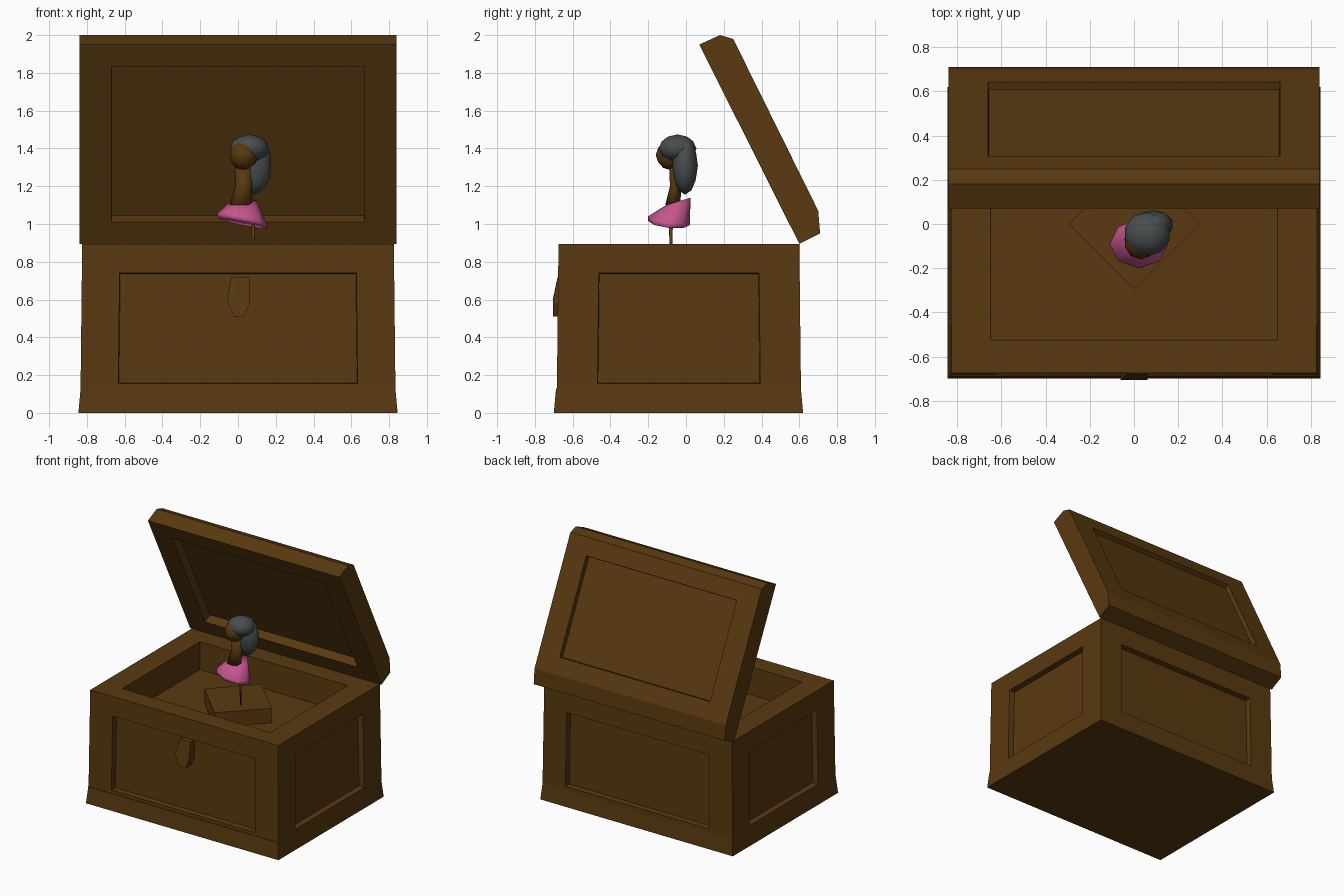
import bpy, bmesh, math
from mathutils import Vector

if "Cube" in bpy.data.objects:
    bpy.data.objects.remove(bpy.data.objects["Cube"])


def material(name, rgb):
    m = bpy.data.materials.new(name)
    m.diffuse_color = (*rgb, 1)
    m.use_nodes = True
    m.node_tree.nodes["Principled BSDF"].inputs["Base Color"].default_value = m.diffuse_color
    return m


WOOD = material("dark_brown", (0.100, 0.041, 0.005))
GREY = material("slate_grey", (0.065, 0.074, 0.074))
PINK = material("rose_pink", (0.56, 0.09, 0.27))


def finish(bm, name, mat, smooth=False):
    bmesh.ops.recalc_face_normals(bm, faces=bm.faces[:])
    me = bpy.data.meshes.new(name)
    bm.to_mesh(me)
    bm.free()
    me.materials.append(mat)
    if smooth:
        for p in me.polygons:
            p.use_smooth = True
    ob = bpy.data.objects.new(name, me)
    bpy.context.collection.objects.link(ob)
    return ob


def prism(points, axis_vec, start):
    """Extrude a closed profile (3D points) by a vector."""
    bm = bmesh.new()
    f = bm.faces.new([bm.verts.new(Vector(p) + Vector(start)) for p in points])
    r = bmesh.ops.extrude_face_region(bm, geom=[f])
    bmesh.ops.translate(bm, vec=axis_vec,
                        verts=[v for v in r["geom"] if isinstance(v, bmesh.types.BMVert)])
    bmesh.ops.recalc_face_normals(bm, faces=bm.faces[:])
    return bm


def block(lo, hi, taper=0.0):
    """Box between two corners whose top is narrowed by taper."""
    x0, y0, z0 = lo
    x1, y1, z1 = hi
    bm = prism([(x0, y0, z0), (x1, y0, z0), (x1, y1, z0), (x0, y1, z0)], (0, 0, z1 - z0), (0, 0, 0))
    c = Vector(((x0 + x1) / 2, (y0 + y1) / 2, 0))
    for v in bm.verts:
        if v.co.z > z1 - 1e-4:
            v.co.x -= math.copysign(taper, v.co.x - c.x)
            v.co.y -= math.copysign(taper, v.co.y - c.y)
    return bm


def recess(bm, face, margin, depth, extra=0.0):
    """Frame a face (extra widens the frame sideways) and sink its middle."""
    axis = 1 if abs(face.normal.x) > 0.9 else 0
    bmesh.ops.inset_individual(bm, faces=[face], thickness=margin, use_even_offset=True)
    mid = face.calc_center_median()[axis]
    for v in face.verts:
        v.co[axis] -= math.copysign(extra, v.co[axis] - mid)
    bmesh.ops.inset_individual(bm, faces=[face], thickness=0.003, depth=-depth, use_even_offset=True)


# box body: framed panels on all four sides, open tray on top
bm = block((-0.835, -0.685, 0.0), (0.835, 0.61, 0.895), 0.01)
for f in bm.faces[:]:
    if f.normal.z > 0.9:
        recess(bm, f, 0.15, 0.22, 0.025)
    elif f.normal.z > -0.5:
        recess(bm, f, 0.155, 0.045, 0.06 if abs(f.normal.x) > 0.9 else 0.045)
finish(bm, "box_body", WOOD)

# slightly flared base skirting
finish(block((-0.845, -0.70, 0.0), (0.845, 0.62, 0.13), 0.012), "base_skirting", WOOD)

# open lid: side profile extruded across, panelled inside and outside
profile = [(0.60, 0.895), (0.71, 0.95), (0.70, 1.07), (0.25, 1.98), (0.18, 2.0), (0.07, 1.95)]
bm = prism([(0, y, z) for y, z in profile], (1.68, 0, 0), (-0.84, 0, 0))
for f in bm.faces[:]:
    if abs(f.normal.x) < 0.1 and f.calc_area() > 1.0:
        if f.normal.y < 0:
            recess(bm, f, 0.13, 0.07, 0.04)
        else:
            recess(bm, f, 0.13, 0.035, 0.05)
finish(bm, "lid", WOOD)

# latch on the front panel
latch = [(-0.035, 0.72), (0.06, 0.72), (0.06, 0.58), (0.03, 0.51), (-0.02, 0.51), (-0.06, 0.60)]
bm = prism([(x, 0, z) for x, z in latch], (0, 0.09, 0), (0, -0.705, 0))
for v in bm.verts:
    if v.co.z > 0.7 and v.co.y < -0.7:
        v.co.y = -0.68
finish(bm, "latch", WOOD)

# diamond pedestal in the tray
h = 0.295
finish(prism([(-h, 0, 0), (0, -h, 0), (h, 0, 0), (0, h, 0)], (0, 0, 0.14), (0, 0, 0.65)),
       "pedestal", WOOD)


def loft(name, rings, mat, n=8):
    """Stack of elliptical rings: (x, y, z, rx, ry, slope_x, slope_y)."""
    bm = bmesh.new()
    loops = []
    for x, y, z, rx, ry, sx, sy in rings:
        loop = []
        for i in range(n):
            a = 2 * math.pi * i / n
            dx, dy = rx * math.cos(a), ry * math.sin(a)
            loop.append(bm.verts.new((x + dx, y + dy, z + sx * dx + sy * dy)))
        loops.append(loop)
    for a, b in zip(loops, loops[1:]):
        for i in range(n):
            j = (i + 1) % n
            bm.faces.new((a[i], a[j], b[j], b[i]))
    bm.faces.new(loops[0])
    bm.faces.new(loops[-1])
    return finish(bm, name, mat, True)


def ellipsoid(name, centre, radii, mat):
    bm = bmesh.new()
    bmesh.ops.create_icosphere(bm, subdivisions=2, radius=1)
    for v in bm.verts:
        v.co = Vector(centre) + Vector(a * b for a, b in zip(v.co, radii))
    return finish(bm, name, mat, True)


# dancer figure: leg, tilted skirt, torso, face and long hair
loft("dancer_leg", [(0.08, -0.08, 0.78, 0.004, 0.004, 0, 0),
                    (0.08, -0.08, 1.02, 0.012, 0.012, 0, 0)], WOOD, 5)
loft("dancer_skirt", [(0.025, -0.09, 1.005, 0.13, 0.11, -0.2, -0.1),
                      (0.02, -0.09, 1.03, 0.13, 0.11, -0.2, -0.1),
                      (0.03, -0.04, 1.12, 0.07, 0.065, 0, 0.3)], PINK)
loft("dancer_torso", [(0.015, -0.07, 1.10, 0.06, 0.04, 0, 0),
                      (0.03, -0.055, 1.20, 0.045, 0.03, 0, 0),
                      (0.03, -0.05, 1.32, 0.045, 0.04, 0, 0)], WOOD)
ellipsoid("dancer_face", (0.03, -0.08, 1.365), (0.075, 0.08, 0.08), WOOD)
ellipsoid("dancer_hair", (0.085, -0.005, 1.31), (0.095, 0.068, 0.155), GREY)
ellipsoid("dancer_hair_top", (0.06, -0.045, 1.40), (0.105, 0.10, 0.074), GREY)
